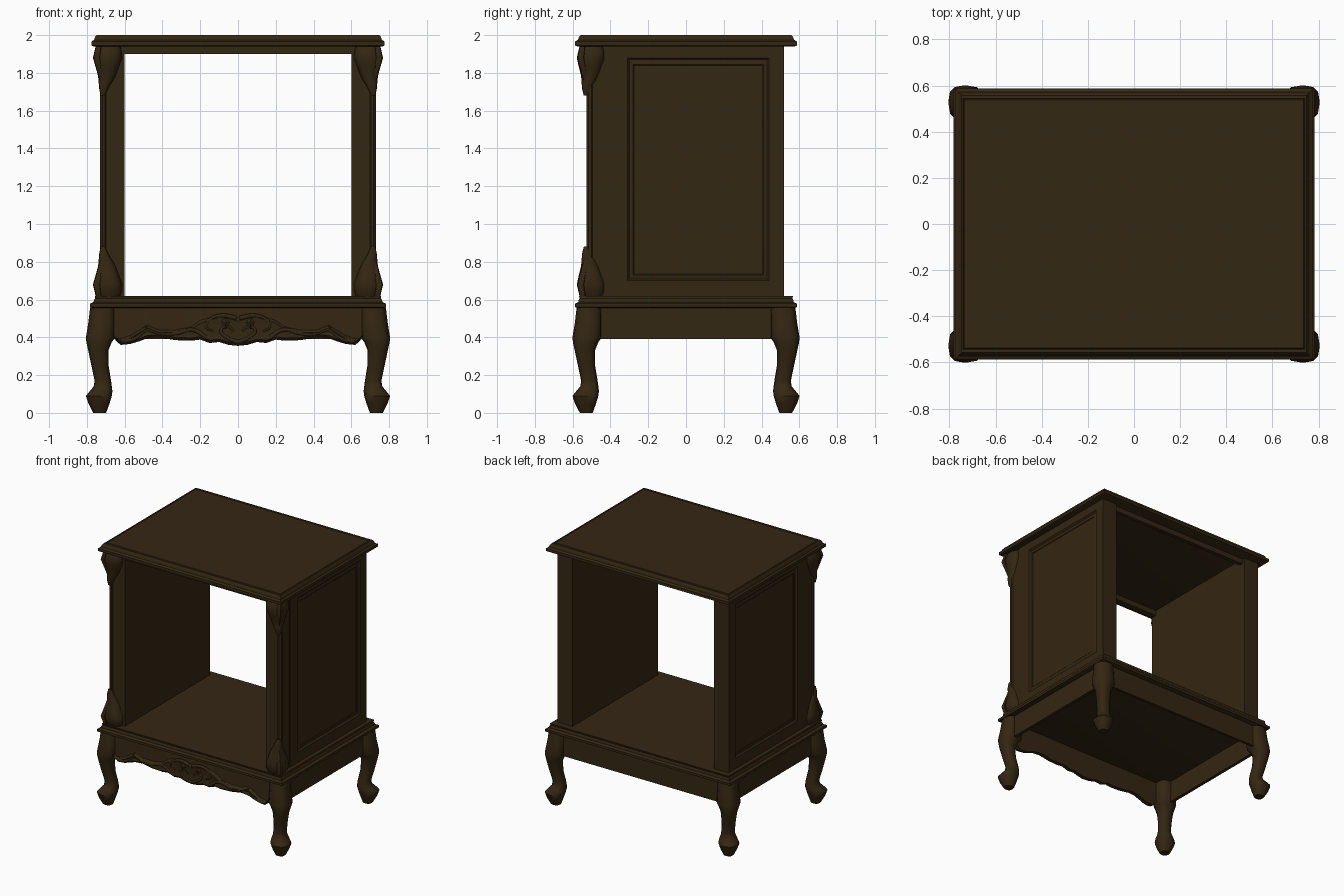
import bpy, bmesh, math
from mathutils import Vector

cube = bpy.data.objects.get("Cube")
if cube:
    bpy.data.objects.remove(cube, do_unlink=True)

wood = bpy.data.materials.new("dark_walnut")
wood.use_nodes = True
COLOUR = (0.034, 0.020, 0.0062, 1)
wood.diffuse_color = COLOUR
shader = wood.node_tree.nodes["Principled BSDF"]
shader.inputs["Base Color"].default_value = COLOUR
shader.inputs["Roughness"].default_value = 0.6


def loft(name, rings, angle=35):
    """Skin a list of equal-length closed rings and cap both ends."""
    bm = bmesh.new()
    rows = [[bm.verts.new(p) for p in ring] for ring in rings]
    n = len(rows[0])
    for a, b in zip(rows, rows[1:]):
        for i in range(n):
            j = (i + 1) % n
            bm.faces.new((a[i], a[j], b[j], b[i]))
    bm.faces.new(rows[0][::-1])
    bm.faces.new(rows[-1])
    bmesh.ops.recalc_face_normals(bm, faces=bm.faces)
    mesh = bpy.data.meshes.new(name)
    bm.to_mesh(mesh)
    bm.free()
    obj = bpy.data.objects.new(name, mesh)
    bpy.context.collection.objects.link(obj)
    mesh.materials.append(wood)
    bpy.ops.object.select_all(action="DESELECT")
    obj.select_set(True)
    bpy.context.view_layer.objects.active = obj
    bpy.ops.object.shade_smooth_by_angle(angle=math.radians(angle))
    return obj


def rect(hx, hy, z):
    return [(-hx, -hy, z), (hx, -hy, z), (hx, hy, z), (-hx, hy, z)]


def slab(name, levels):
    return loft(name, [rect(*level) for level in levels], 30)


def box(name, x, y, z):
    return loft(name, [[(x[0], y[0], h), (x[1], y[0], h), (x[1], y[1], h), (x[0], y[1], h)] for h in z])


def side_ring(x, y0, y1, z0, z1):
    return [(x, y0, z0), (x, y1, z0), (x, y1, z1), (x, y0, z1)]


def corner_loft(name, sections, sx, sy, y_shift, sides=12):
    """Rounded-square column at a corner; sections are (inner x, outer x, z)."""
    rings = []
    for inner, outer, z in sections:
        c, r = (inner + outer) / 2, (outer - inner) / 2
        ring = []
        for k in range(sides):
            a = math.tau * k / sides
            u, v = math.cos(a), math.sin(a)
            u = math.copysign(abs(u) ** 0.75, u)
            v = math.copysign(abs(v) ** 0.75, v)
            ring.append((sx * (c + r * u), sy * (c - y_shift + r * v), z))
        rings.append(ring)
    return loft(name, rings, 50)


# Moulded top board and base platform
slab("top_board", [(.765, .575, 1.94), (.775, .588, 1.945), (.775, .588, 1.966), (.762, .572, 1.975),
                   (.757, .567, 1.99), (.748, .558, 2.0), (.742, .545, 2.0), (.738, .541, 1.996),
                   (.734, .537, 2.0)])
slab("base_platform", [(.77, .575, .555), (.783, .588, .56), (.783, .588, .578), (.765, .57, .587),
                       (.762, .567, .60), (.757, .562, .605), (.757, .567, .62)])
box("top_front_rail", (-.62, .62), (-.52, -.47), (1.90, 1.945))
box("top_back_rail", (-.62, .62), (.47, .50), (1.90, 1.945))

# Carved leaf bracket section, running away from the board it touches
BRACKET = [(.62, .745, 0), (.612, .757, .03), (.612, .762, .065), (.63, .752, .11), (.645, .742, .15),
           (.66, .738, .18), (.675, .737, .20), (.69, .734, .23), (.705, .726, .26)]

# Cabriole leg from knee to pad foot
LEG = [(.65, .783, .557), (.65, .792, .48), (.65, .805, .40), (.668, .803, .375), (.686, .793, .33),
       (.685, .776, .25), (.672, .759, .17), (.668, .764, .14), (.665, .785, .115), (.668, .805, .09),
       (.68, .792, .05), (.698, .766, 0)]

for s, side in ((1, "left"), (-1, "right")):
    # Side wall with a sunk, bevelled panel
    loft(side + "_panel_wall", [
        side_ring(s * .60, -.41, .52, .615, 1.945),
        side_ring(s * .727, -.41, .52, .615, 1.945),
        side_ring(s * .727, -.31, .44, .70, 1.88),
        side_ring(s * .716, -.30, .43, .71, 1.87),
        side_ring(s * .720, -.28, .41, .73, 1.845),
        side_ring(s * .716, -.275, .405, .735, 1.84)], 15)

    # Front post with a stepped, rounded corner
    outline = [(.60, -.40), (.60, -.515), (.70, -.515), (.704, -.525), (.717, -.527),
               (.731, -.515), (.731, -.50), (.722, -.496), (.722, -.40)]
    loft(side + "_front_post", [[(s * x, y, z) for x, y in outline] for z in (.615, 1.945)], 25)

    # Leaf brackets at the head and foot of the post
    corner_loft(side + "_upper_bracket", [(a, b, 1.94 - h) for a, b, h in BRACKET], s, -1, .185)
    corner_loft(side + "_lower_bracket", [(a, b, .62 + h) for a, b, h in BRACKET], s, -1, .185)
    for label, base, d in (("upper", 1.94, -1), ("lower", .62, 1)):
        # Central leaf rib lying over the corner
        rib = [(.738, 0, .016), (.748, .06, .02), (.732, .13, .016), (.717, .2, .012), (.71, .25, .004)]
        corner_loft(side + "_" + label + "_leaf_rib",
                    [(c - r, c + r, base + d * h) for c, h, r in rib], s, -1, .19, 8)

    # Side apron and legs
    box(side + "_apron", sorted((s * .72, s * .745)), (-.50, .50), (.39, .56))
    for t, end in ((-1, "front"), (1, "back")):
        corner_loft(end + "_" + side + "_leg", LEG, s, t, .204)

box("back_apron", (-.70, .70), (.53, .55), (.39, .56))

# Scalloped front apron: (x, lower edge, upper edge of the carved relief)
HALF = [(0, .355, .50), (.05, .36, .515), (.10, .375, .522), (.15, .37, .505), (.20, .388, .49),
        (.25, .382, .455), (.33, .385, .44), (.42, .40, .44), (.48, .395, .465), (.52, .38, .44),
        (.57, .365, .41), (.62, .36, .395), (.64, .375, .395), (.66, .40, .41)]
full = [(-x, lo, hi) for x, lo, hi in HALF[:0:-1]] + HALF
sections = []
for x, lo, hi in full:
    mid = (lo + hi) / 2
    sections.append([(x, -.53, lo), (x, -.56, lo), (x, -.576, lo + .015), (x, -.57, mid),
                     (x, -.576, hi - .015), (x, -.556, hi), (x, -.55, .558), (x, -.53, .558)])
loft("front_scalloped_apron", sections, 40)


def scroll(name, points, radius):
    """Tapered carved stem along a smooth path in the apron plane."""
    curve = bpy.data.curves.new(name, "CURVE")
    curve.dimensions = "3D"
    curve.bevel_depth = radius
    curve.bevel_resolution = 2
    curve.resolution_u = 6
    spline = curve.splines.new("BEZIER")
    spline.bezier_points.add(len(points) - 1)
    for i, (bp, (x, z)) in enumerate(zip(spline.bezier_points, points)):
        bp.co = Vector((x, -.569, z))
        bp.handle_left_type = bp.handle_right_type = "AUTO"
        bp.radius = 1 - .6 * i / (len(points) - 1)
    curve.materials.append(wood)
    bpy.context.collection.objects.link(bpy.data.objects.new(name, curve))


# Carved scrolls and the small central lozenges
for s, side in ((1, "left"), (-1, "right")):
    paths = {"crest": [(.01, .50), (.08, .515), (.14, .50), (.17, .46), (.13, .43)],
             "leaf": [(.17, .40), (.24, .44), (.33, .42), (.42, .42), (.49, .455)],
             "tail": [(.62, .38), (.57, .385), (.52, .41), (.48, .45)],
             "heart": [(0, .375), (.06, .40), (.09, .44), (.05, .455), (.02, .43)]}
    for label, path in paths.items():
        scroll(side + "_" + label + "_scroll", [(s * x, z) for x, z in path], .013)
    loft(side + "_lozenge", [[(s * .065 + r * dx, y, .478 + 1.3 * r * dz)
                              for dx, dz in ((1, 0), (0, 1), (-1, 0), (0, -1))]
                             for r, y in ((.027, -.56), (.025, -.574), (.006, -.585))], 20)
